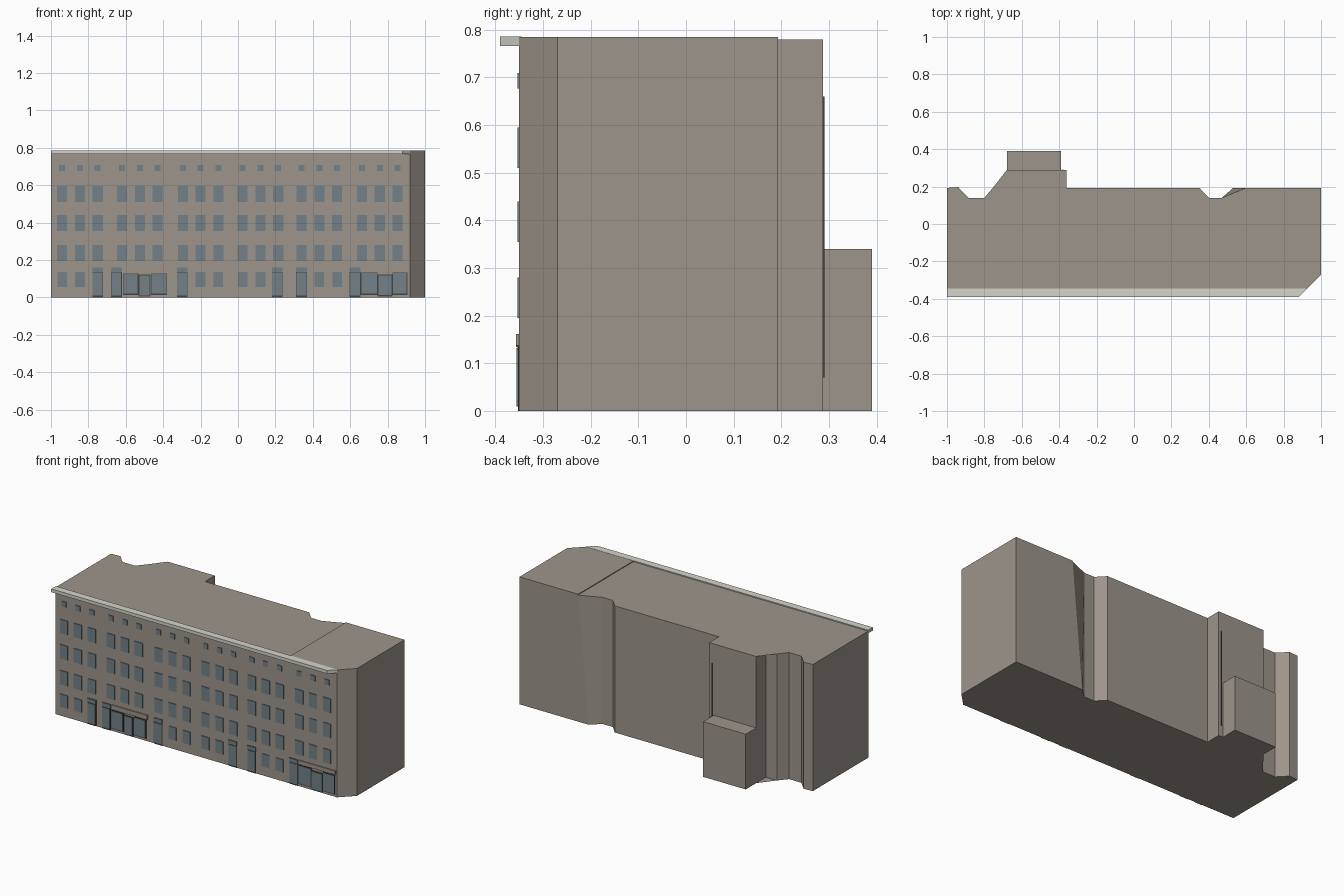
import bpy, bmesh

if "Cube" in bpy.data.objects:
    bpy.data.objects.remove(bpy.data.objects["Cube"])


def material(name, rgb):
    m = bpy.data.materials.new(name)
    m.diffuse_color = (*rgb, 1.0)
    m.use_nodes = True
    m.node_tree.nodes["Principled BSDF"].inputs["Base Color"].default_value = m.diffuse_color
    return m


WALL = material("taupe wall", (0.34, 0.30, 0.26))
CORNICE = material("pale cornice", (0.66, 0.66, 0.60))
GLASS = material("blue grey glass", (0.17, 0.22, 0.245))
FRAME = material("dark frame", (0.06, 0.055, 0.05))
FASCIA = material("tan fascia", (0.36, 0.30, 0.25))
FRONT = -0.35


def finish(bm, name, mat):
    bmesh.ops.recalc_face_normals(bm, faces=bm.faces)
    mesh = bpy.data.meshes.new(name)
    bm.to_mesh(mesh)
    bm.free()
    mesh.materials.append(mat)
    ob = bpy.data.objects.new(name, mesh)
    bpy.context.collection.objects.link(ob)
    return ob


def prism(name, outline, z0, z1, mat, top_moves=None):
    """Vertical prism; top_moves shifts chosen top corners sideways."""
    bm = bmesh.new()
    low = [bm.verts.new((x, y, z0)) for x, y in outline]
    high = []
    for i, (x, y) in enumerate(outline):
        x, y = (top_moves or {}).get(i, (x, y))
        high.append(bm.verts.new((x, y, z1)))
    n = len(outline)
    bm.faces.new(low)
    bm.faces.new(high)
    for i in range(n):
        j = (i + 1) % n
        bm.faces.new((low[i], low[j], high[j], high[i]))
    bmesh.ops.triangulate(bm, faces=[f for f in bm.faces if len(f.verts) > 4])
    return finish(bm, name, mat)


def plates(name, rects, y0, y1, mat):
    """Thin facade boxes, each given as (x0, x1, z0, z1)."""
    bm = bmesh.new()
    for x0, x1, z0, z1 in rects:
        r = bmesh.ops.create_cube(bm, size=1)
        for v in r["verts"]:
            v.co.x = x1 if v.co.x > 0 else x0
            v.co.y = y1 if v.co.y > 0 else y0
            v.co.z = z1 if v.co.z > 0 else z0
    return finish(bm, name, mat)


# Main block with two notches in the back wall
back = [(0.6, 0.193), (0.53, 0.193), (0.47, 0.14), (0.40, 0.14), (0.35, 0.193),
        (-0.36, 0.193), (-0.36, 0.288), (-0.68, 0.288), (-0.68, 0.193),
        (-0.755, 0.193), (-0.80, 0.14), (-0.885, 0.14), (-0.94, 0.197), (-1, 0.193)]
prism("main_block", [(-1, FRONT), (0.6, FRONT)] + back, 0, 0.78, WALL,
      top_moves={3: (0.598, 0.193)})

# Corner block with the cut street corner
prism("corner_block", [(0.6, FRONT), (0.92, FRONT), (1, -0.27), (1, 0.193), (0.6, 0.193)],
      0, 0.785, WALL)

# Low rear annex and the pipe on the stair tower
prism("rear_annex", [(-0.68, 0.286), (-0.39, 0.286), (-0.39, 0.39), (-0.68, 0.39)],
      0, 0.34, WALL)
plates("drain_pipe", [(-0.382, -0.376, 0.07, 0.66)], 0.286, 0.291, FRAME)

# Roof cornice along the street front, mitred at the corner
prism("cornice", [(-1, -0.39), (0.88, -0.39), (0.92, FRONT), (0.92, -0.345), (-1, -0.345)],
      0.766, 0.786, CORNICE)

# Window columns: six groups of three
columns = [g + i * 0.095 for g in (-0.94, -0.62, -0.295, 0.025, 0.34, 0.663) for i in range(3)]
windows = [(c - 0.027, c + 0.027, z, z + 0.085) for z in (0.195, 0.355, 0.51) for c in columns]
attic = [(c - 0.016, c + 0.016, 0.677, 0.709) for c in columns]
ground = [(columns[i] - 0.026, columns[i] + 0.026, 0.057, 0.135)
          for i in (0, 1, 7, 8, 9, 10, 13, 14)]
plates("upper_windows", windows, FRONT - 0.004, FRONT + 0.001, GLASS)
plates("attic_windows", attic, FRONT - 0.004, FRONT + 0.001, GLASS)
plates("ground_windows", ground, FRONT - 0.004, FRONT + 0.001, GLASS)

# Street doors with transom lights over a dark frame
doors = [-0.75, -0.65, -0.298, 0.21, 0.34, 0.626]
plates("door_frames", [(c - 0.029, c + 0.029, 0, 0.16) for c in doors],
       FRONT - 0.003, FRONT + 0.001, FRAME)
plates("door_leaves", [(c - 0.027, c + 0.025, 0.01, 0.132) for c in doors],
       FRONT - 0.006, FRONT - 0.002, GLASS)
plates("door_transoms", [(c - 0.029, c + 0.029, 0.137, 0.16) for c in doors],
       FRONT - 0.006, FRONT - 0.002, GLASS)

# Shop windows with frames and fascia boards
shops = [(-0.612, -0.537, 0.02, 0.125), (-0.527, -0.472, 0.01, 0.118),
         (-0.462, -0.383, 0.02, 0.125),
         (0.66, 0.742, 0.02, 0.13), (0.75, 0.822, 0.012, 0.118), (0.83, 0.902, 0.02, 0.13)]
plates("shop_frames", [(a - 0.004, b + 0.004, c - 0.006, d + 0.004) for a, b, c, d in shops],
       FRONT - 0.003, FRONT + 0.001, FRAME)
plates("shop_windows", shops, FRONT - 0.006, FRONT - 0.002, GLASS)
plates("shop_fascias", [(-0.615, -0.37, 0.134, 0.162), (0.66, 0.912, 0.138, 0.162)],
       FRONT - 0.007, FRONT + 0.001, FASCIA)
